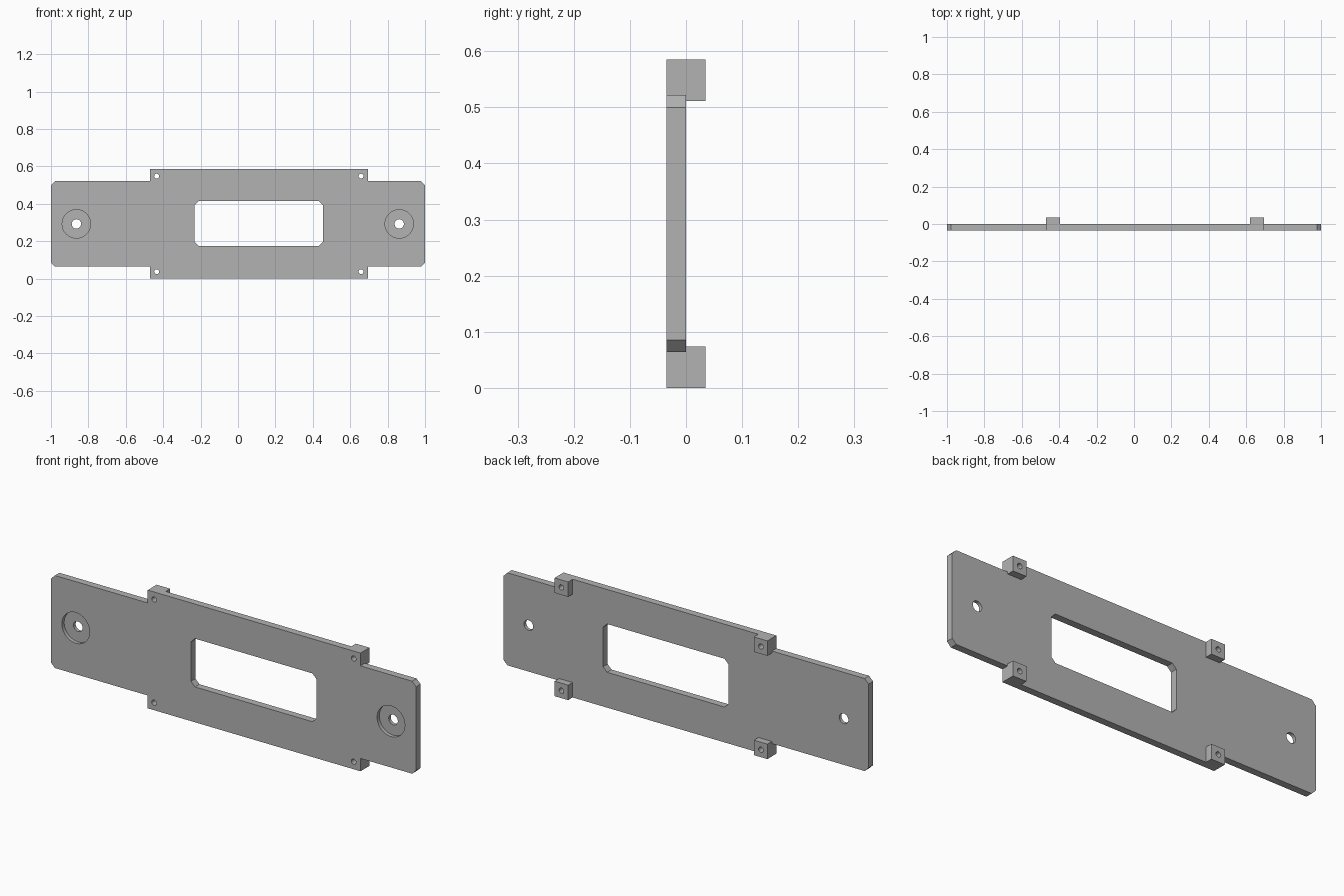
import bpy
import bmesh
import math

default = bpy.data.objects.get("Cube")
if default:
    bpy.data.objects.remove(default, do_unlink=True)

grey = bpy.data.materials.new("mid grey")
grey.use_nodes = True
colour = (0.45, 0.45, 0.45, 1)
grey.diffuse_color = colour
grey.node_tree.nodes["Principled BSDF"].inputs["Base Color"].default_value = colour

FRONT, BACK, POST_BACK = -0.035, 0.0, 0.035
HEIGHT = 0.585
MID = HEIGHT / 2
LEFT, RIGHT = -0.47, 0.695      # ends of the tall middle section
WING = 0.229                    # half height of the end wings
CHAMFER = 0.022


def prism(name, outline, y0, y1):
    """Extrude an x-z outline from y0 to y1."""
    bm = bmesh.new()
    face = bm.faces.new([bm.verts.new((x, y0, z)) for x, z in outline])
    out = bmesh.ops.extrude_face_region(bm, geom=[face])
    verts = [v for v in out["geom"] if isinstance(v, bmesh.types.BMVert)]
    bmesh.ops.translate(bm, verts=verts, vec=(0, y1 - y0, 0))
    bmesh.ops.recalc_face_normals(bm, faces=bm.faces)
    mesh = bpy.data.meshes.new(name)
    bm.to_mesh(mesh)
    bm.free()
    mesh.materials.append(grey)
    obj = bpy.data.objects.new(name, mesh)
    bpy.context.collection.objects.link(obj)
    return obj


def rectangle(x0, x1, z0, z1):
    return [(x0, z0), (x1, z0), (x1, z1), (x0, z1)]


def chamfered(x0, x1, z0, z1, c):
    return [(x0 + c, z0), (x1 - c, z0), (x1, z0 + c), (x1, z1 - c),
            (x1 - c, z1), (x0 + c, z1), (x0, z1 - c), (x0, z0 + c)]


def circle(x, z, r, n):
    return [(x + r * math.cos(math.tau * i / n), z + r * math.sin(math.tau * i / n))
            for i in range(n)]


def combine(target, tool, operation):
    """Apply a boolean and discard the tool."""
    tool.hide_render = True
    mod = target.modifiers.new(operation.title(), "BOOLEAN")
    mod.operation, mod.solver, mod.object = operation, "EXACT", tool
    bpy.context.view_layer.objects.active = target
    bpy.ops.object.modifier_apply(modifier=mod.name)
    bpy.data.objects.remove(tool, do_unlink=True)


# Plate outline: tall middle with a chamfered wing at each end
lo, hi = MID - WING, MID + WING
outline = [(LEFT, 0), (RIGHT, 0), (RIGHT, lo), (1 - CHAMFER, lo), (1, lo + CHAMFER),
           (1, hi - CHAMFER), (1 - CHAMFER, hi), (RIGHT, hi), (RIGHT, HEIGHT),
           (LEFT, HEIGHT), (LEFT, hi), (CHAMFER - 1, hi), (-1, hi - CHAMFER),
           (-1, lo + CHAMFER), (CHAMFER - 1, lo), (LEFT, lo)]
plate = prism("mounting_plate", outline, FRONT, BACK)

# Square posts behind the four middle corners
POST = 0.074
for x in (LEFT, RIGHT - POST):
    for z in (0, HEIGHT - POST):
        post = prism("corner_post", rectangle(x, x + POST, z, z + POST), FRONT, POST_BACK)
        combine(plate, post, "UNION")

# Central window
window = prism("window_cutter", chamfered(-0.233, 0.454, 0.175, 0.414, CHAMFER), -0.1, 0.1)
combine(plate, window, "DIFFERENCE")

# Counterbored screw holes in the wings
for x in (-0.864, 0.862):
    bore = prism("bore_cutter", circle(x, MID, 0.076, 48), -0.1, FRONT + 0.018)
    combine(plate, bore, "DIFFERENCE")
    hole = prism("hole_cutter", circle(x, MID, 0.025, 32), -0.1, 0.1)
    combine(plate, hole, "DIFFERENCE")

# Small pin holes through the posts
for x in (LEFT + 0.035, RIGHT - 0.037):
    for z in (0.037, HEIGHT - 0.037):
        pin = prism("pin_cutter", circle(x, z, 0.013, 24), -0.1, 0.1)
        combine(plate, pin, "DIFFERENCE")

# Smooth hole walls, crisp edges
bpy.ops.object.select_all(action="DESELECT")
plate.select_set(True)
bpy.context.view_layer.objects.active = plate
bpy.ops.object.shade_smooth_by_angle(angle=math.radians(30))
